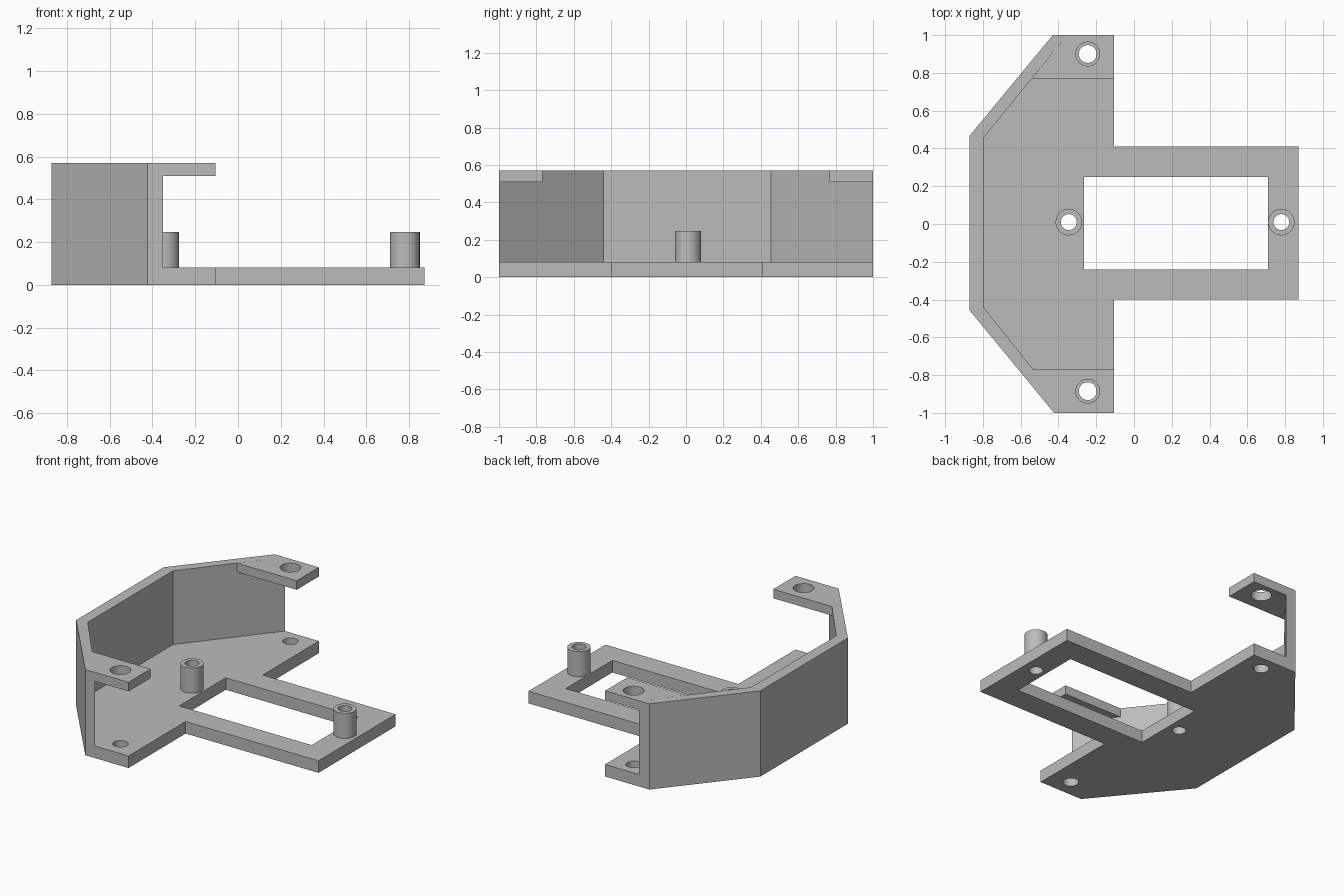
import bpy
import math

cube = bpy.data.objects.get("Cube")
if cube:
    bpy.data.objects.remove(cube, do_unlink=True)

grey = bpy.data.materials.new("plain_grey")
grey.use_nodes = True
COLOUR = (0.5, 0.5, 0.5, 1)
grey.diffuse_color = COLOUR
grey.node_tree.nodes["Principled BSDF"].inputs["Base Color"].default_value = COLOUR


def circle(x, y, r, n=48):
    return [(x + r * math.cos(2 * math.pi * i / n), y + r * math.sin(2 * math.pi * i / n))
            for i in range(n)]


def slab(name, loops, z0, z1):
    """Extrude an outline, with any inner loops as holes, from z0 to z1."""
    curve = bpy.data.curves.new(name, "CURVE")
    curve.dimensions = "2D"
    curve.fill_mode = "BOTH"
    curve.extrude = (z1 - z0) / 2
    for loop in loops:
        spline = curve.splines.new("POLY")
        spline.points.add(len(loop) - 1)
        for point, (x, y) in zip(spline.points, loop):
            point.co = (x, y, 0, 1)
        spline.use_cyclic_u = True
    obj = bpy.data.objects.new(name, curve)
    obj.location.z = (z0 + z1) / 2
    bpy.context.collection.objects.link(obj)
    bpy.ops.object.select_all(action="DESELECT")
    obj.select_set(True)
    bpy.context.view_layer.objects.active = obj
    bpy.ops.object.convert(target="MESH")
    obj = bpy.context.object
    # Weld caps to sides, then clean up the flat triangles
    bpy.ops.object.mode_set(mode="EDIT")
    bpy.ops.mesh.select_all(action="SELECT")
    bpy.ops.mesh.remove_doubles(threshold=0.0001)
    bpy.ops.mesh.normals_make_consistent(inside=False)
    bpy.ops.object.mode_set(mode="OBJECT")
    bpy.ops.object.shade_smooth_by_angle(angle=math.radians(30))
    obj.data.materials.clear()
    obj.data.materials.append(grey)
    return obj


BASE_TOP, TAB_BOTTOM, TOP = 0.08, 0.51, 0.57
EDGE = -0.105                       # front edge of the wide section
POSTS = [(-0.345, 0.01), (0.78, 0.01)]
SCREWS = [(-0.245, -0.885), (-0.245, 0.90)]
OUTER = [(-0.43, 1), (-0.872, 0.465), (-0.872, -0.455), (-0.423, -1)]
INNER = [(-0.35, -1), (-0.797, -0.44), (-0.797, 0.455), (-0.355, 1)]

# Base plate with rectangular window and through holes
base = OUTER + [(EDGE, -1), (EDGE, -0.40), (0.872, -0.40), (0.872, 0.41), (EDGE, 0.41), (EDGE, 1)]
window = [(-0.265, -0.24), (0.71, -0.24), (0.71, 0.25), (-0.265, 0.25)]
holes = [circle(x, y, 0.042) for x, y in POSTS] + [circle(x, y, 0.047) for x, y in SCREWS]
slab("base_plate", [base, window] + holes, 0, BASE_TOP)

# Three-sided wall
slab("wall", [OUTER + INNER], BASE_TOP, TOP)

# Screw tabs at the top of both wall ends
for name, side, (wall_x, bend_x), (sx, sy) in zip(
        ("front_tab", "back_tab"), (-1, 1), ((-0.35, -0.537), (-0.355, -0.543)), SCREWS):
    tab = [(EDGE, side), (wall_x, side), (bend_x, side * 0.767), (EDGE, side * 0.767)]
    slab(name, [tab, circle(sx, sy, 0.063)], TAB_BOTTOM, TOP)

# Hollow standoffs
for name, (x, y) in zip(("wall_standoff", "arm_standoff"), POSTS):
    slab(name, [circle(x, y, 0.07), circle(x, y, 0.042)], BASE_TOP, 0.247)
